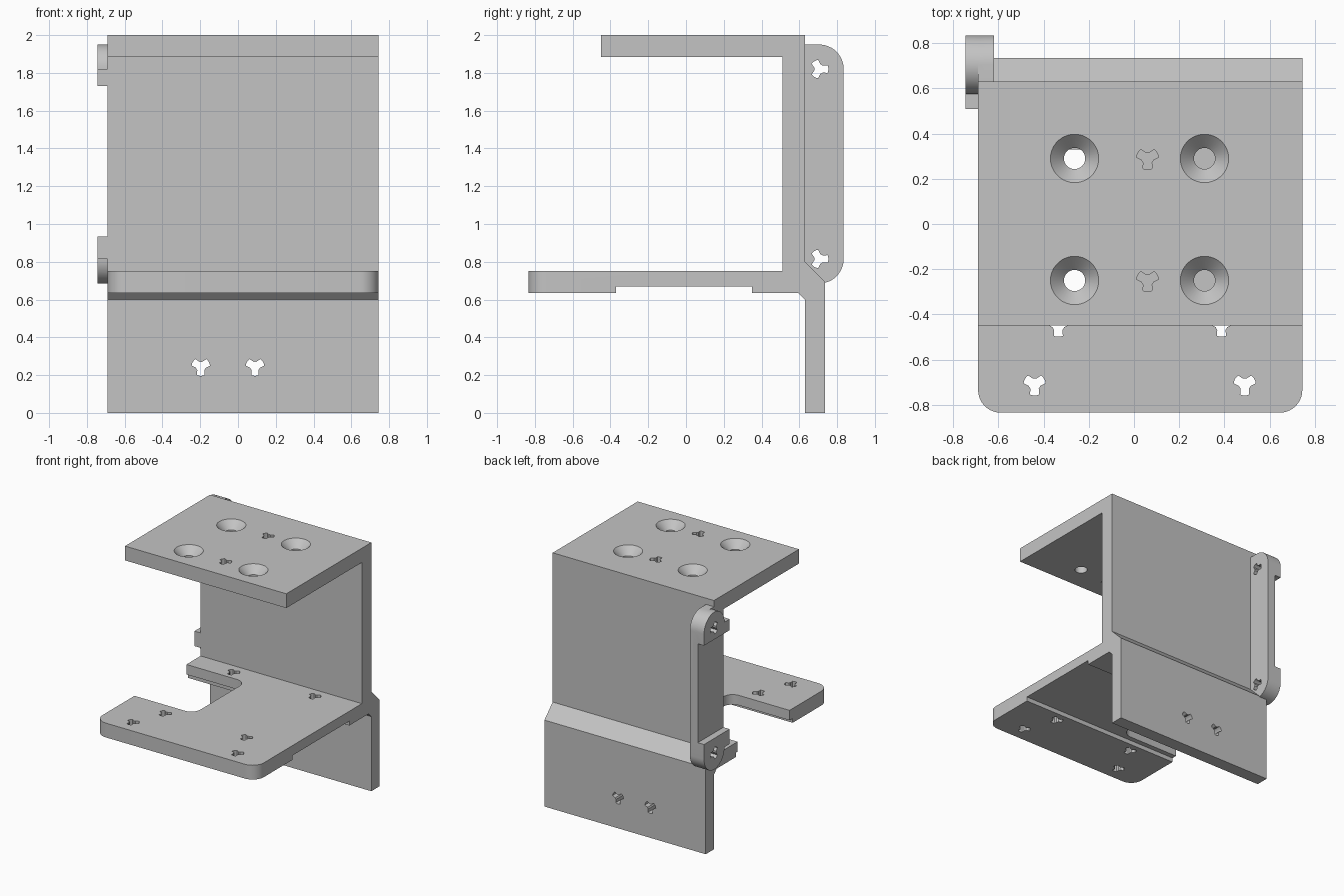
import bpy, bmesh
from math import sin, cos, radians
from mathutils import Vector

cube = bpy.data.objects.get("Cube")
if cube:
    bpy.data.objects.remove(cube, do_unlink=True)

grey = bpy.data.materials.new("plain grey")
grey.use_nodes = True
COLOUR = (0.55, 0.55, 0.55, 1)
grey.diffuse_color = COLOUR
grey.node_tree.nodes["Principled BSDF"].inputs["Base Color"].default_value = COLOUR

LEFT, RIGHT = 0.745, -0.69
HINGE_Y, HINGE_R = 0.705, 0.13


def arc(cx, cy, r, a, b, n=12):
    steps = [radians(a + (b - a) * i / n) for i in range(n + 1)]
    return [(cx + r * cos(t), cy + r * sin(t)) for t in steps]


def place(axis, u, v, w):
    return Vector({"x": (w, u, v), "y": (u, w, v), "z": (u, v, w)}[axis])


def loft(bm, rings, axis):
    """Closed solid through a list of (outline, depth) rings."""
    loops = [[bm.verts.new(place(axis, u, v, w)) for u, v in pts] for pts, w in rings]
    faces = [bm.faces.new(loops[0]), bm.faces.new(loops[-1])]
    for a, b in zip(loops, loops[1:]):
        for i in range(len(a)):
            j = (i + 1) % len(a)
            faces.append(bm.faces.new((a[i], a[j], b[j], b[i])))
    bmesh.ops.recalc_face_normals(bm, faces=faces)


def prism(bm, pts, axis, lo, hi):
    loft(bm, [(pts, lo), (pts, hi)], axis)


def finish(bm, name):
    mesh = bpy.data.meshes.new(name)
    bm.to_mesh(mesh)
    bm.free()
    obj = bpy.data.objects.new(name, mesh)
    bpy.context.collection.objects.link(obj)
    mesh.materials.append(grey)
    return obj


def solid(name, pts, axis, lo, hi):
    bm = bmesh.new()
    prism(bm, pts, axis, lo, hi)
    return finish(bm, name)


def combine(target, other, operation):
    mod = target.modifiers.new(operation, "BOOLEAN")
    mod.operation, mod.solver, mod.object = operation, "EXACT", other
    bpy.context.view_layer.objects.active = target
    bpy.ops.object.modifier_apply(modifier=mod.name)
    bpy.data.objects.remove(other, do_unlink=True)


def trefoil(bm, u, v, axis, lo, hi, turn=30):
    pts = []
    for k in range(3):
        a = turn + 120 * k
        pts += arc(u, v, 0.049, a - 24, a + 24, 4)
        pts += arc(u, v, 0.026, a + 45, a + 75, 2)
    prism(bm, pts, axis, lo, hi)


# Main bracket: top plate, wall, shelf with a shallow recess, lower plate
profile = [(-0.45, 2), (0.63, 2), (0.63, 0.8), (0.735, 0.695), (0.735, 0),
           (0.63, 0), (0.63, 0.6), (0.595, 0.635), (0.35, 0.635), (0.35, 0.67),
           (-0.37, 0.67), (-0.37, 0.635), (-0.835, 0.635), (-0.835, 0.75),
           (0.51, 0.75), (0.51, 1.885), (-0.45, 1.885)]
bracket = solid("mounting_bracket", profile, "x", RIGHT, LEFT)

# Rounded flange on the back of the wall
flange = [(0.6, 1.95)] + arc(HINGE_Y, 1.82, HINGE_R, 90, 0)
flange += arc(HINGE_Y, 0.815, HINGE_R, 0, -90) + [(0.6, 0.685)]
combine(bracket, solid("flange", flange, "x", RIGHT, -0.62), "UNION")

# Round tabs with a square foot reaching along the wall
for z, foot, end in ((1.82, 1.73, 180), (0.815, 0.935, -180)):
    tab = arc(HINGE_Y, z, HINGE_R, 0, end, 24)
    tab += [(0.51, z), (0.51, foot), (0.835, foot)]
    combine(bracket, solid("tab", tab, "x", -0.745, -0.65), "UNION")

# All cut-outs gathered in one cutter
cut = bmesh.new()

# Side notch in the shelf
notch = [(-0.9, -0.33)] + arc(-0.24, -0.25, 0.08, -90, 0, 8)
notch += arc(-0.24, 0.25, 0.08, 0, 90, 8) + [(-0.9, 0.33)]
prism(cut, notch, "z", 0.5, 0.9)

# Rounded front corners of the shelf
for edge, s in ((LEFT, 1), (RIGHT, -1)):
    quarter = arc(0, 0, 0.1, 0, -90, 10)
    corner = [(edge - s * 0.1 + s * u, -0.735 + v) for u, v in quarter]
    corner += [(edge - s * 0.1, -0.95), (edge + s * 0.1, -0.95), (edge + s * 0.1, -0.735)]
    prism(cut, corner, "z", 0.5, 0.9)

# Countersunk holes and trefoil holes in the top plate
for y in (0.29, -0.25):
    for x in (-0.263, 0.312):
        steps = ((1.8, 0.047), (1.94, 0.047), (2.0, 0.107), (2.05, 0.157))
        loft(cut, [(arc(x, y, r, 0, 350, 35), z) for z, r in steps], "z")
    trefoil(cut, 0.06, y, "z", 1.8, 2.1)

# Trefoil holes in the shelf
for x, y in ((-0.44, -0.71), (0.49, -0.71), (-0.335, -0.45), (0.387, -0.45),
             (-0.335, 0.417), (0.387, 0.417)):
    trefoil(cut, x, y, "z", 0.5, 0.9)

# Trefoil holes in the lower plate and in the tabs
for x in (-0.197, 0.09):
    trefoil(cut, x, 0.245, "y", 0.55, 0.8)
for z in (1.82, 0.815):
    trefoil(cut, HINGE_Y, z, "x", -0.8, -0.55, 0)

combine(bracket, finish(cut, "cutter"), "DIFFERENCE")

for obj in bpy.context.selected_objects:
    obj.select_set(False)
bracket.select_set(True)
bpy.context.view_layer.objects.active = bracket
bpy.ops.object.shade_smooth_by_angle(angle=radians(30))
